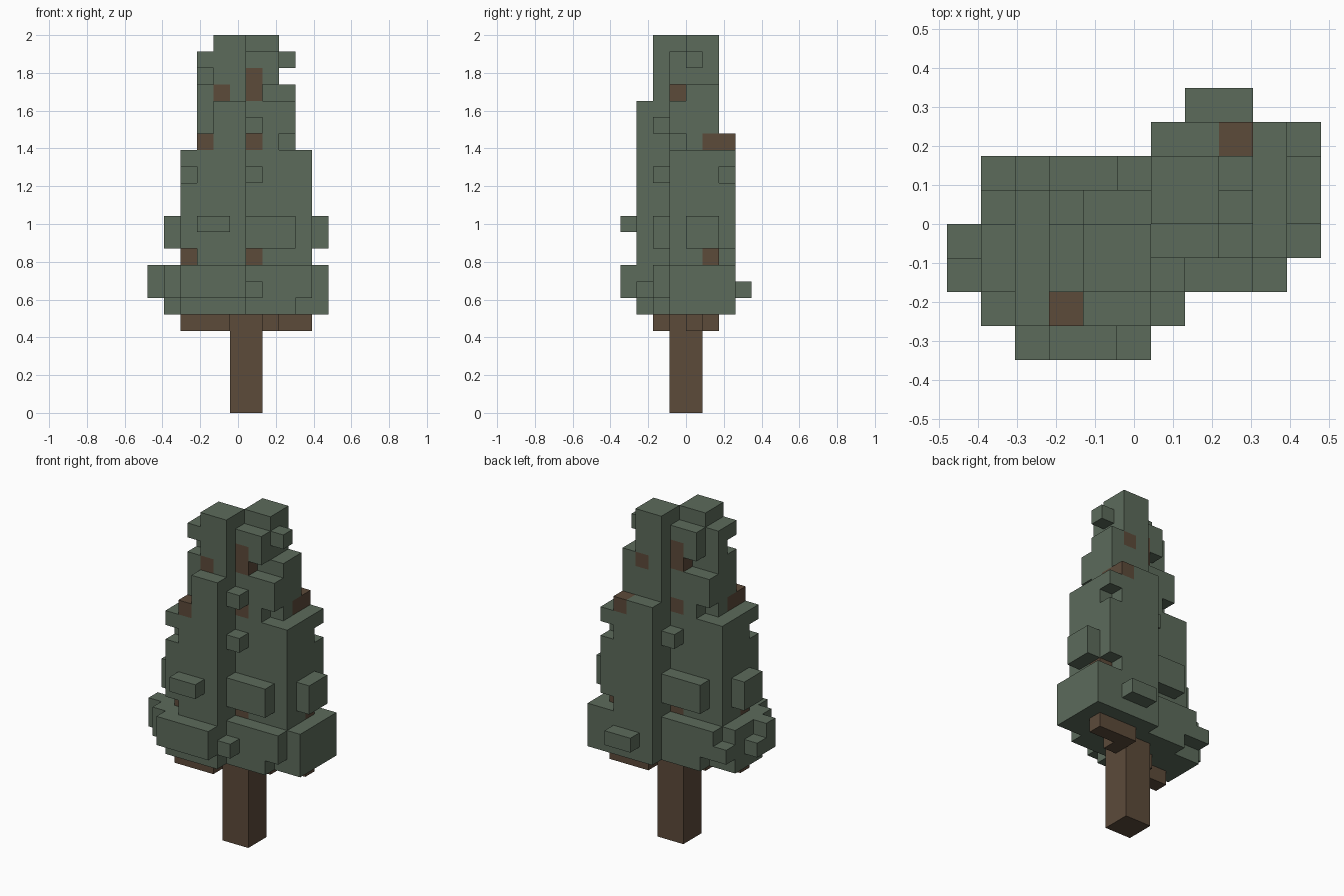
import bpy
import bmesh
from mathutils import Vector

default_cube = bpy.data.objects.get("Cube")
if default_cube:
    bpy.data.objects.remove(default_cube, do_unlink=True)

UNIT = 2 / 23                      # edge of one block
CENTRE = Vector((5.5, 4, 0))       # middle of the block grid
cells = {}                         # block position -> part name


def span(value):
    """A single index or an inclusive pair as a range."""
    first, last = value if isinstance(value, tuple) else (value, value)
    return range(first, last + 1)


def block(part, x, y, z, paired=True):
    """Fill a box of blocks, and its twin turned half way round the trunk."""
    for i in span(x):
        for j in span(y):
            for k in span(z):
                cells[i, j, k] = part
                if paired:
                    cells[11 - i, 7 - j, k] = part


def single(part, x, y, z):
    block(part, x, y, z, paired=False)


def make_material(name, colour):
    material = bpy.data.materials.new(name)
    material.use_nodes = True
    material.diffuse_color = colour
    shader = material.node_tree.nodes["Principled BSDF"]
    shader.inputs["Base Color"].default_value = colour
    shader.inputs["Roughness"].default_value = 0.9
    return material


def build(part, material):
    """Skin the blocks of one part, leaving out faces between blocks."""
    bm = bmesh.new()
    corners = {}

    def corner(point):
        key = tuple(round(c) for c in point)
        if key not in corners:
            corners[key] = bm.verts.new((Vector(key) - CENTRE) * UNIT)
        return corners[key]

    for position, owner in cells.items():
        if owner != part:
            continue
        for axis in range(3):
            for side in (0, 1):
                neighbour = list(position)
                neighbour[axis] += 2 * side - 1
                if tuple(neighbour) in cells:
                    continue
                origin = Vector(position)
                origin[axis] += side
                u, v = Vector((0, 0, 0)), Vector((0, 0, 0))
                u[(axis + 1) % 3] = v[(axis + 2) % 3] = 1
                loop = [origin, origin + u, origin + u + v, origin + v]
                if not side:
                    loop.reverse()
                bm.faces.new([corner(p) for p in loop])
    bmesh.ops.dissolve_limit(bm, angle_limit=0.01, verts=bm.verts, edges=bm.edges)
    mesh = bpy.data.meshes.new(part)
    bm.to_mesh(mesh)
    bm.free()
    mesh.materials.append(material)
    bpy.context.collection.objects.link(bpy.data.objects.new(part, mesh))


# Lowest and widest tier, with its side fill and fringe
block("foliage", x=(2, 5), y=(1, 4), z=6)
block("foliage", x=1, y=(2, 4), z=6)
block("foliage", x=(1, 5), y=(1, 4), z=(7, 8))
block("foliage", x=(6, 9), y=(2, 3), z=(7, 8))
block("foliage", x=(6, 8), y=(2, 3), z=6)
single("foliage", x=(2, 5), y=0, z=(7, 8))
single("foliage", x=0, y=2, z=(7, 8))
single("foliage", x=0, y=3, z=7)
single("foliage", x=1, y=5, z=7)
single("foliage", x=6, y=1, z=7)
single("foliage", x=(7, 8), y=7, z=7)
single("foliage", x=10, y=(3, 6), z=6)

# Narrow gap above the lowest tier
block("foliage", x=(2, 5), y=(2, 4), z=9)
block("foliage", x=(3, 5), y=1, z=9)

# Second tier
block("foliage", x=(2, 5), y=(1, 4), z=(10, 11))
block("foliage", x=1, y=(2, 3), z=(10, 11))
block("foliage", x=(6, 8), y=2, z=(10, 11))
single("foliage", x=(3, 4), y=0, z=11)

# Middle tier with loose tufts
block("foliage", x=(2, 5), y=(2, 4), z=(12, 15))
block("foliage", x=(3, 5), y=1, z=(12, 15))
block("foliage", x=2, y=1, z=(12, 13))
block("foliage", x=2, y=1, z=15)
block("foliage", x=6, y=2, z=14)

# Upper tier
block("foliage", x=(3, 5), y=(2, 3), z=(16, 19))
block("foliage", x=(4, 5), y=1, z=16)
block("foliage", x=7, y=3, z=16)
block("foliage", x=(6, 8), y=3, z=(17, 18))
single("foliage", x=(4, 5), y=1, z=(17, 18))
single("foliage", x=6, y=2, z=17)

# Twin tips
block("foliage", x=(4, 5), y=(2, 3), z=(20, 22))
block("foliage", x=7, y=3, z=20)
block("foliage", x=(6, 7), y=3, z=21)
single("foliage", x=3, y=3, z=20)
single("foliage", x=3, y=(2, 3), z=21)
single("foliage", x=8, y=4, z=21)

# Trunk, and the places where it shows between the leaves
single("trunk", x=(5, 6), y=(3, 4), z=(0, 5))
for level in (9, 16, 19, 20):
    block("trunk", x=6, y=3, z=level)

# Branches
block("branches", x=(2, 3), y=2, z=5)
block("branches", x=4, y=(2, 3), z=5)
block("branches", x=2, y=2, z=9)
block("branches", x=3, y=(1, 2), z=16)
block("branches", x=4, y=2, z=19)

leaf_green = make_material("leaf green", (0.107, 0.147, 0.105, 1))
bark_brown = make_material("bark brown", (0.107, 0.069, 0.042, 1))
build("foliage", leaf_green)
build("trunk", bark_brown)
build("branches", bark_brown)
